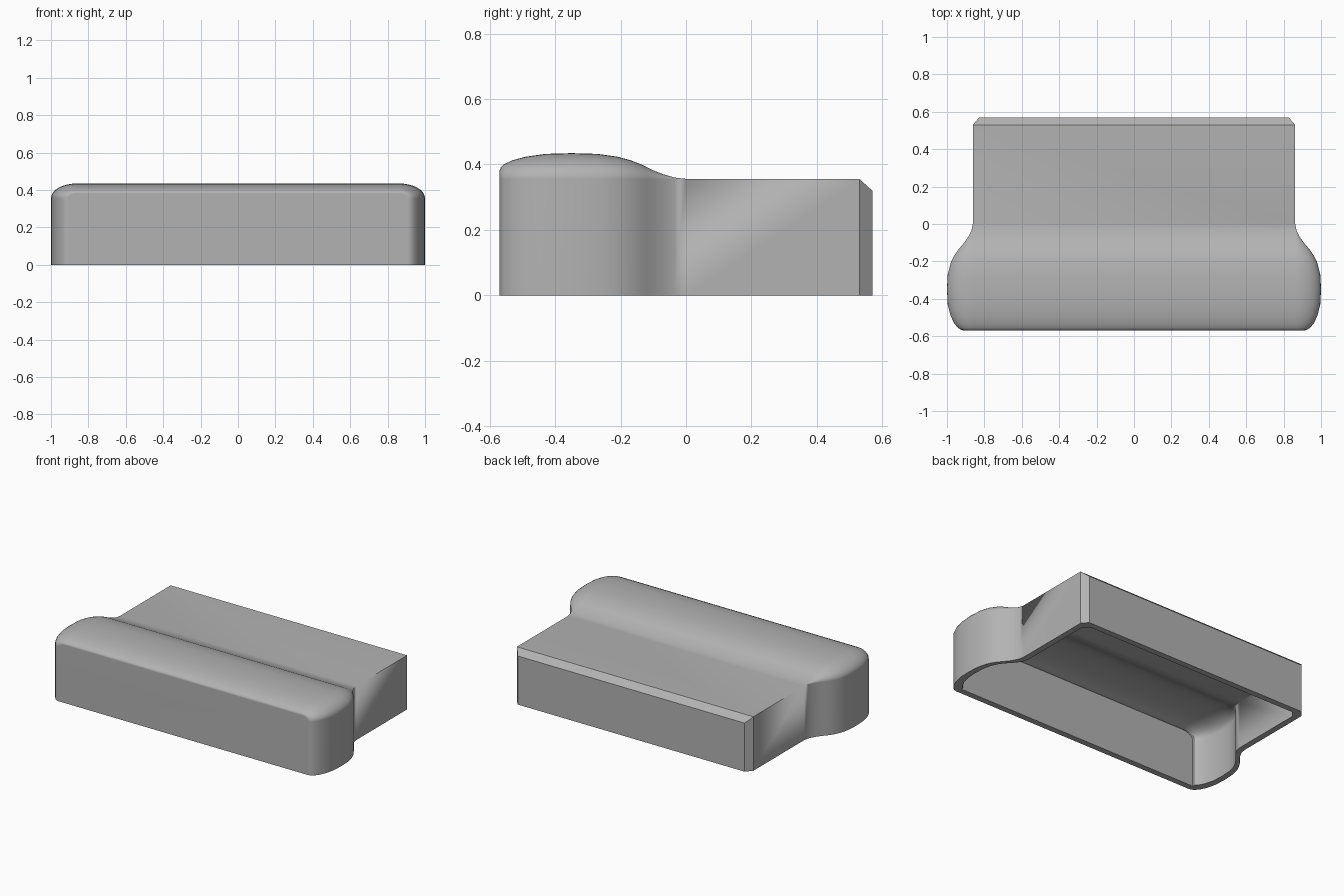
import bpy, bmesh, math

cube = bpy.data.objects.get("Cube")
if cube:
    bpy.data.objects.remove(cube)

HALF, TOP, WALL = 0.862, 0.356, 0.04   # straight half width, flat top height, wall thickness
END = 0.57                             # front and back limits
RISE = 0.57                            # upward swell relative to sideways swell
STEPS = 8                              # segments in each rounded corner

# Sideways swell of the front roll at each depth
swell = [(-0.57, 0.045), (-0.566, 0.063), (-0.555, 0.08), (-0.53, 0.1), (-0.49, 0.119),
         (-0.43, 0.134), (-0.35, 0.138), (-0.27, 0.134), (-0.21, 0.119), (-0.17, 0.1),
         (-0.14, 0.08), (-0.12, 0.063), (-0.1, 0.046), (-0.07, 0.025), (-0.035, 0.007),
         (0, 0), (0.53, 0)]


def section(bm, y, half, top, t):
    """Arch across the model: two upright walls, rounded corners and a flat top."""
    right = [(half + t, 0)]
    for i in range(STEPS + 1):
        a = math.pi / 2 * i / STEPS
        right.append((half + t * math.cos(a), top + RISE * t * math.sin(a)))
    arch = right + [(-x, z) for x, z in reversed(right)]
    return [bm.verts.new((x, y, z)) for x, z in arch]


def skin(bm, inset):
    """Loft the arches from front to back, close both ends, return the arches."""
    squeeze = (END - inset) / END
    least = 0.08 if inset else 0
    rings = []
    for y, t in swell:
        if y < -0.5:
            t = max(t, least)
        rings.append(section(bm, y * squeeze, HALF - inset, TOP - inset, t))
    # bevelled back end
    rings.append(section(bm, END * squeeze, HALF - inset - 0.035, TOP - inset - 0.036, 0))
    for a, b in zip(rings, rings[1:]):
        for i in range(len(a) - 1):
            bm.faces.new((a[i], a[i + 1], b[i + 1], b[i]))
    bm.faces.new(rings[0])
    bm.faces.new(rings[-1])
    return rings


bm = bmesh.new()
outer = skin(bm, 0)
inner = skin(bm, WALL)

# Bottom rim joining the outer and inner walls
def foot(rings):
    return [r[0] for r in rings] + [r[-1] for r in reversed(rings)]

o, n = foot(outer), foot(inner)
for i in range(len(o)):
    j = (i + 1) % len(o)
    bm.faces.new((o[i], o[j], n[j], n[i]))

bmesh.ops.remove_doubles(bm, verts=bm.verts, dist=0.0002)
bmesh.ops.recalc_face_normals(bm, faces=bm.faces)
mesh = bpy.data.meshes.new("cover_shell")
bm.to_mesh(mesh)
bm.free()

shell = bpy.data.objects.new("cover_shell", mesh)
bpy.context.collection.objects.link(shell)

# Plain grey finish
grey = bpy.data.materials.new("plain_grey")
grey.use_nodes = True
colour = (0.45, 0.45, 0.45, 1)
grey.diffuse_color = colour
grey.node_tree.nodes["Principled BSDF"].inputs["Base Color"].default_value = colour
mesh.materials.append(grey)

# Smooth the roll, keep the walls and bevels crisp
bpy.ops.object.select_all(action="DESELECT")
shell.select_set(True)
bpy.context.view_layer.objects.active = shell
bpy.ops.object.shade_smooth_by_angle(angle=math.radians(32))
weighted = shell.modifiers.new("weighted_normals", "WEIGHTED_NORMAL")
weighted.keep_sharp = True
